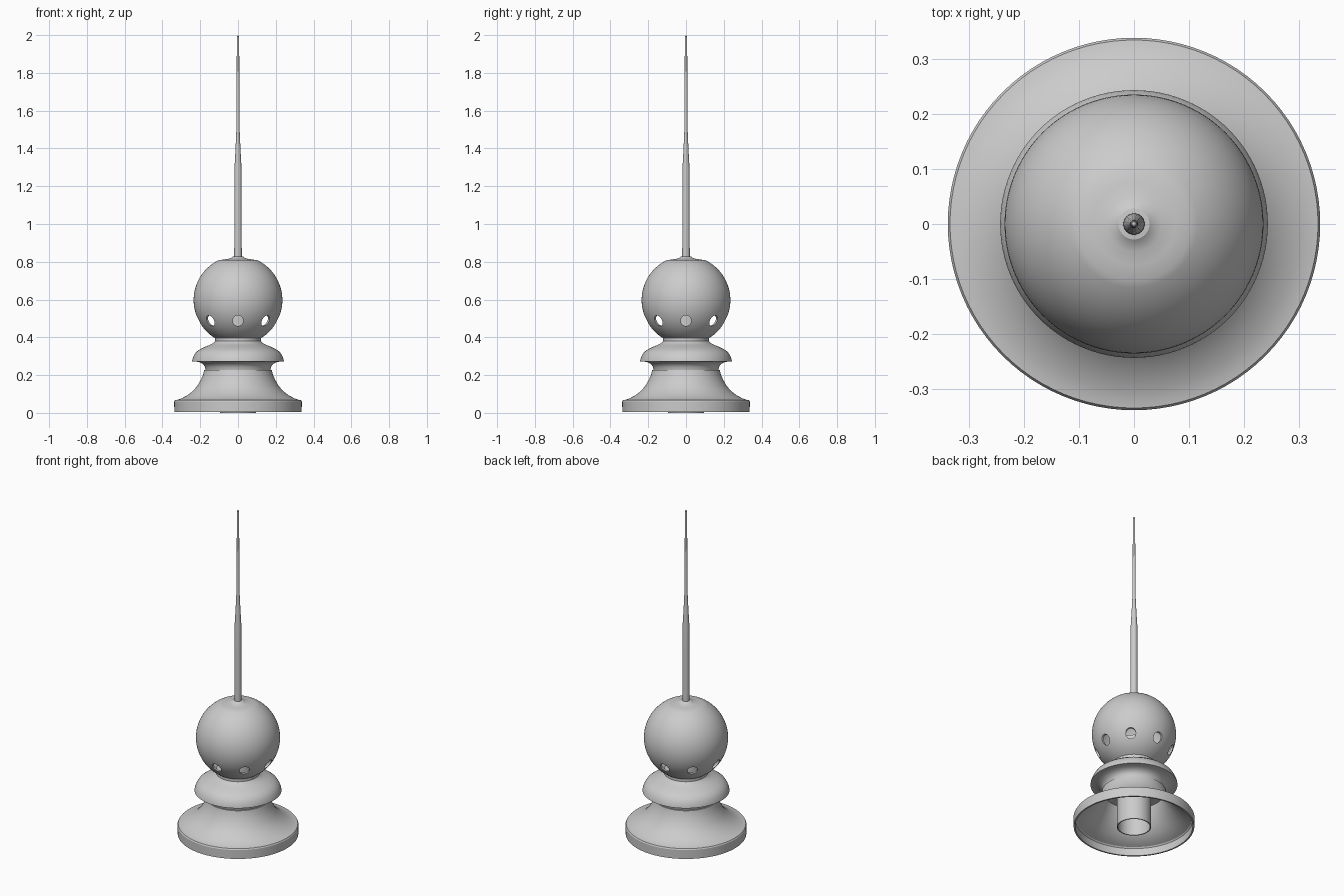
import bpy, bmesh, math
from mathutils import Matrix

if "Cube" in bpy.data.objects:
    bpy.data.objects.remove(bpy.data.objects["Cube"])

def lathe(name, profile, steps=96, closed=True, angle=30):
    """Spin an (r, z) profile around the z axis."""
    bm = bmesh.new()
    rings = []
    for r, z in profile:
        if r < 1e-6:
            rings.append([bm.verts.new((0, 0, z))] * steps)
        else:
            rings.append([bm.verts.new((r * math.cos(2 * math.pi * i / steps),
                                        r * math.sin(2 * math.pi * i / steps), z))
                          for i in range(steps)])
    pairs = list(zip(rings, rings[1:]))
    if closed:
        pairs.append((rings[-1], rings[0]))
    for a, b in pairs:
        for i in range(steps):
            j = (i + 1) % steps
            quad = list(dict.fromkeys((a[i], a[j], b[j], b[i])))
            if len(quad) > 2:
                bm.faces.new(quad)
    bmesh.ops.recalc_face_normals(bm, faces=bm.faces)
    return finish(name, bm, angle)

def finish(name, bm, angle=30):
    me = bpy.data.meshes.new(name)
    bm.to_mesh(me)
    bm.free()
    ob = bpy.data.objects.new(name, me)
    bpy.context.collection.objects.link(ob)
    smooth(ob, angle)
    return ob

def smooth(ob, angle=30):
    bpy.ops.object.select_all(action='DESELECT')
    ob.select_set(True)
    bpy.context.view_layer.objects.active = ob
    bpy.ops.object.shade_smooth_by_angle(angle=math.radians(angle))

# Hollow flared base with a straight rim
lathe("base", [
    (0.337, 0.005), (0.338, 0.06), (0.334, 0.067), (0.322, 0.069), (0.30, 0.076),
    (0.27, 0.092), (0.24, 0.115), (0.215, 0.143), (0.197, 0.175), (0.184, 0.205),
    (0.179, 0.228), (0.09, 0.228), (0.09, 0.215), (0.165, 0.215), (0.172, 0.195),
    (0.19, 0.16), (0.22, 0.12), (0.255, 0.09), (0.29, 0.068), (0.322, 0.057),
    (0.328, 0.05), (0.328, 0.005)])

# Overhanging collar between base and ball
lathe("collar", [
    (0.09, 0.226), (0.172, 0.226), (0.175, 0.243), (0.185, 0.258), (0.203, 0.268),
    (0.225, 0.272), (0.243, 0.273), (0.241, 0.285), (0.233, 0.304), (0.222, 0.322),
    (0.20, 0.338), (0.172, 0.351), (0.145, 0.362), (0.13, 0.37), (0.121, 0.38),
    (0.121, 0.402), (0.09, 0.402)])

# Socket tube, open at the bottom
lathe("socket_tube", [
    (0.0, 0.54), (0.096, 0.54), (0.096, 0.0), (0.09, 0.0), (0.09, 0.53), (0.0, 0.53)],
    steps=64, closed=False)

# Hollow ball with a small shoulder under the rod
CZ, R = 0.597, 0.235
def arc(radius, low, high, n=36):
    return [(radius * math.cos(a), CZ + radius * math.sin(a))
            for a in (math.radians(low + (high - low) * i / n) for i in range(n + 1))]
outer = arc(R, -58, 64) + [(0.075, 0.812), (0.05, 0.816), (0.036, 0.821), (0.028, 0.827), (0.016, 0.828)]
inner = [(0.016, 0.805), (0.06, 0.802)] + arc(R - 0.012, -58, 64)[::-1]
ball = lathe("ball", outer + inner)

# Eight vent holes cut through the ball wall
bm = bmesh.new()
for k in range(8):
    m = (Matrix.Rotation(k * math.pi / 4, 4, 'Z') @ Matrix.Translation((0.2, 0, 0.488))
         @ Matrix.Rotation(math.pi / 2, 4, 'Y'))
    bmesh.ops.create_cone(bm, cap_ends=True, segments=32, radius1=0.028,
                          radius2=0.028, depth=0.14, matrix=m)
cutter = finish("vent_cutter", bm)
cutter.hide_render = True
mod = ball.modifiers.new("vents", 'BOOLEAN')
mod.operation = 'DIFFERENCE'
mod.solver = 'EXACT'
mod.object = cutter
bpy.context.view_layer.objects.active = ball
# Apply the cut first in the stack, then drop the cutter
bpy.ops.object.modifier_move_to_index(modifier="vents", index=0)
bpy.ops.object.modifier_apply(modifier="vents")
bpy.data.objects.remove(cutter, do_unlink=True)
smooth(ball)

# Tapered rod
lathe("rod", [
    (0.0, 0.80), (0.02, 0.80), (0.0195, 1.05), (0.019, 1.29), (0.014, 1.38), (0.0085, 1.50),
    (0.0075, 1.75), (0.006, 1.985), (0.004, 1.996), (0.0, 2.0)], steps=24, closed=False)
